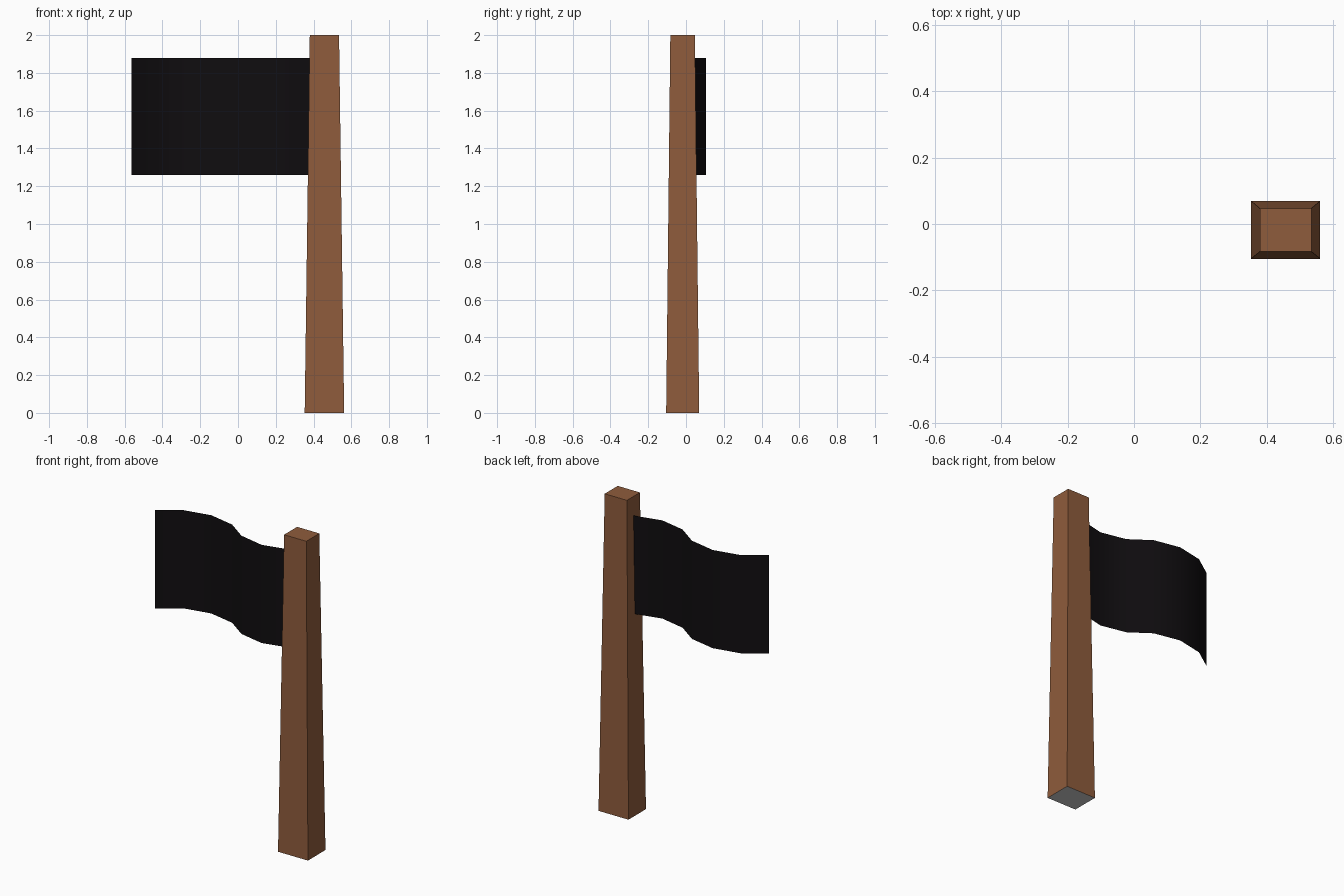
import bpy

if "Cube" in bpy.data.objects:
    bpy.data.objects.remove(bpy.data.objects["Cube"])

def material(name, color):
    m = bpy.data.materials.new(name)
    m.diffuse_color = (*color, 1)
    m.use_nodes = True
    m.node_tree.nodes["Principled BSDF"].inputs["Base Color"].default_value = m.diffuse_color
    return m

def add_mesh(name, verts, faces, mats):
    me = bpy.data.meshes.new(name)
    me.from_pydata(verts, [], faces)
    for m in mats:
        me.materials.append(m)
    ob = bpy.data.objects.new(name, me)
    bpy.context.collection.objects.link(ob)
    return ob

def ring(x0, x1, y0, y1, z):
    return [(x0, y0, z), (x1, y0, z), (x1, y1, z), (x0, y1, z)]

brown = material("wood", (0.275, 0.107, 0.045))
black = material("black_cloth", (0.005, 0.004, 0.005))
grey = material("plain_grey", (0.8, 0.8, 0.8))

# Tapered square pole with a plain grey underside
verts = ring(0.353, 0.562, -0.105, 0.07, 0) + ring(0.38, 0.535, -0.083, 0.047, 2)
faces = [(i, (i + 1) % 4, (i + 1) % 4 + 4, i + 4) for i in range(4)]
faces += [(4, 5, 6, 7), (3, 2, 1, 0)]
pole = add_mesh("pole", verts, faces, [brown, grey])
pole.data.polygons[5].material_index = 1

# Waving cloth: a single-sheet wave pulled up from its lower edge
wave = [(-0.565, -0.023), (-0.43, 0.07), (-0.26, 0.105), (-0.09, 0.07),
        (0.04, -0.023), (0.205, -0.058), (0.40, -0.012)]
n = len(wave)
verts = [(x, y, z) for z in (1.26, 1.88) for x, y in wave]
faces = [(i, i + 1, i + 1 + n, i + n) for i in range(n - 1)]
flag = add_mesh("flag", verts, faces, [black])
flag.data.shade_smooth()
